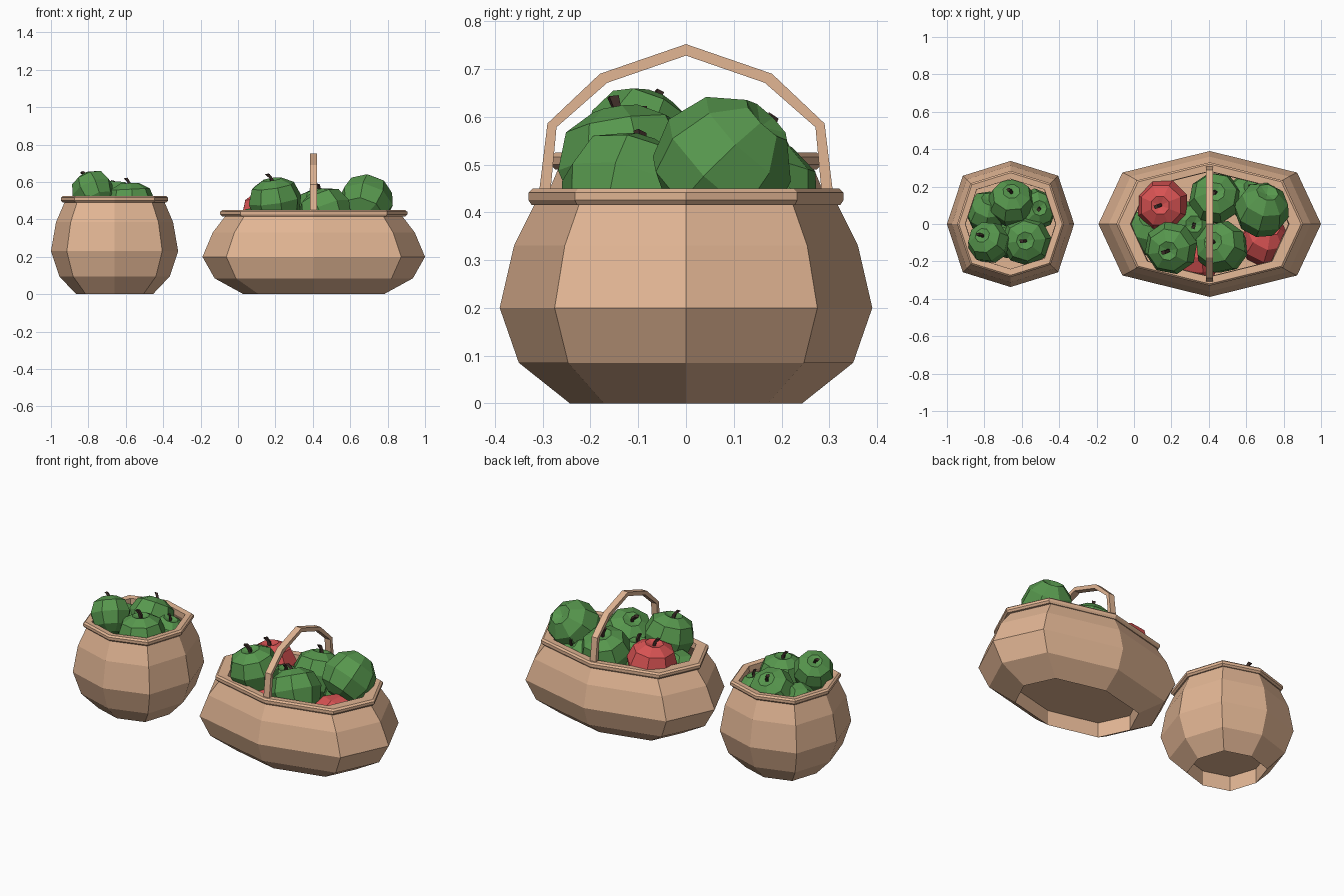
import bpy, bmesh, math
from mathutils import Matrix


def material(name, rgb):
    m = bpy.data.materials.new(name)
    m.diffuse_color = (*rgb, 1)
    return m


WICKER = material("wicker tan", (0.76, 0.465, 0.295))
GREEN = material("apple green", (0.095, 0.31, 0.075))
RED = material("apple red", (0.68, 0.085, 0.085))
STEM = material("stem brown", (0.045, 0.025, 0.02))


def finish(name, bm, mat, matrix=Matrix()):
    bmesh.ops.recalc_face_normals(bm, faces=bm.faces)
    me = bpy.data.meshes.new(name)
    bm.to_mesh(me)
    bm.free()
    me.materials.append(mat)
    ob = bpy.data.objects.new(name, me)
    ob.matrix_world = matrix
    bpy.context.collection.objects.link(ob)
    return ob


def bridge(bm, rings):
    for a, b in zip(rings, rings[1:]):
        n = len(a)
        for i in range(n):
            bm.faces.new((a[i], a[(i + 1) % n], b[(i + 1) % n], b[i]))


def oct_ring(bm, rx, ry, z, dx, dy):
    # octagon with its own corner factors for the diagonals
    pts = [(1, 0), (dx, dy), (0, 1), (-dx, dy), (-1, 0), (-dx, -dy), (0, -1), (dx, -dy)]
    return [bm.verts.new((x * rx, y * ry, z)) for x, y in pts]


def basket(name, x, profile, diag):
    bm = bmesh.new()
    rings = [oct_ring(bm, *p, *diag) for p in profile]
    bridge(bm, rings)
    bm.faces.new(rings[0])      # recessed underside
    bm.faces.new(rings[-1])     # inner floor
    finish(name, bm, WICKER, Matrix.Translation((x, 0, 0)))


# baskets: underside recess, outer wall, stepped rim, inner wall (rx, ry, z)
basket("round_basket", -0.66, [
    (0.205, 0.205, 0.09), (0.205, 0.205, 0), (0.295, 0.295, 0.095), (0.34, 0.337, 0.23),
    (0.313, 0.312, 0.385), (0.268, 0.268, 0.49), (0.276, 0.274, 0.49), (0.286, 0.284, 0.5),
    (0.286, 0.284, 0.516), (0.276, 0.274, 0.525),
    (0.242, 0.24, 0.522), (0.24, 0.24, 0.49), (0.29, 0.29, 0.385), (0.315, 0.315, 0.23),
    (0.275, 0.275, 0.1)], (0.75, 0.765))
basket("oval_basket", 0.405, [
    (0.375, 0.243, 0.09), (0.375, 0.243, 0), (0.53, 0.35, 0.085), (0.595, 0.39, 0.2),
    (0.54, 0.36, 0.33), (0.475, 0.318, 0.415), (0.49, 0.323, 0.415), (0.5, 0.33, 0.426),
    (0.5, 0.33, 0.441), (0.488, 0.32, 0.45),
    (0.425, 0.282, 0.448), (0.42, 0.28, 0.415), (0.515, 0.337, 0.33), (0.57, 0.365, 0.2),
    (0.5, 0.33, 0.1)], (0.785, 0.705))

# arched handle
outer = [(-0.309, 0.43), (-0.29, 0.586), (-0.18, 0.69), (0, 0.752)]
inner = [(-0.285, 0.43), (-0.271, 0.578), (-0.165, 0.671), (0, 0.728)]
outer += [(-y, z) for y, z in outer[-2::-1]]
inner += [(-y, z) for y, z in inner[-2::-1]]
bm = bmesh.new()
sections = []
for o, i in zip(outer, inner):
    sections.append([bm.verts.new((s, *p)) for s, p in
                     ((-0.019, o), (0.019, o), (0.019, i), (-0.019, i))])
bridge(bm, sections)
bm.faces.new(sections[0])
bm.faces.new(sections[-1])
finish("handle", bm, WICKER, Matrix.Translation((0.403, 0, 0)))


def apple(name, x, y, z, r, mat, tilt, turn):
    place = (Matrix.Translation((x, y, z)) @ Matrix.Rotation(tilt[1], 4, 'Y')
             @ Matrix.Rotation(tilt[0], 4, 'X') @ Matrix.Rotation(turn, 4, 'Z'))
    # faceted body with a dimple at each end
    bm = bmesh.new()
    rings = []
    for pr, pz in ((0.36, 0.88), (0.8, 0.64), (1.0, 0.1), (0.84, -0.5), (0.4, -0.88)):
        rings.append([bm.verts.new((pr * r * math.cos(k * math.pi / 4),
                                    pr * r * math.sin(k * math.pi / 4), pz * r))
                      for k in range(8)])
    bridge(bm, rings)
    for ring, pz in ((rings[0], 0.76), (rings[-1], -0.75)):
        tip = bm.verts.new((0, 0, pz * r))
        for k in range(8):
            bm.faces.new((ring[k], ring[(k + 1) % 8], tip))
    finish(name, bm, mat, place)
    # bent four-sided stem
    bm = bmesh.new()
    rings = []
    for sx, sz, w in ((0, 0.7, 0.06), (-0.02, 0.92, 0.055), (-0.14, 1.1, 0.07)):
        rings.append([bm.verts.new(((sx + a * w) * r, b * w * r, sz * r))
                      for a, b in ((1, 1), (-1, 1), (-1, -1), (1, -1))])
    bridge(bm, rings)
    bm.faces.new(rings[0])
    bm.faces.new(rings[-1])
    finish(name + "_stem", bm, STEM, place)


# apples: x, y, z, radius, colour, tilt (about x, about y), turn
fruit = [
    # oval basket
    (0.155, 0.10, 0.425, 0.143, RED, (0, -0.12), 0.4),
    (0.20, -0.125, 0.49, 0.145, GREEN, (0.15, -0.15), 0.2),
    (0.435, 0.135, 0.43, 0.145, GREEN, (-0.3, 0), 1.0),
    (0.685, 0.08, 0.50, 0.15, GREEN, (2.4, 0.3), 0.3),
    (0.47, -0.125, 0.43, 0.145, GREEN, (-0.25, -0.4), 0.6),
    (0.70, -0.09, 0.325, 0.135, RED, (2.5, 0.3), 0.2),
    (0.33, -0.17, 0.30, 0.14, RED, (2.2, 0), 0.5),
    (0.31, 0.0, 0.37, 0.13, GREEN, (0, 0.1), 1.2),
    (0.60, 0.145, 0.365, 0.12, GREEN, (-0.5, 0.3), 0.3),
    (0.08, -0.04, 0.34, 0.13, GREEN, (2.5, 0), 0.7),
    # round basket
    (-0.775, -0.10, 0.55, 0.115, GREEN, (-0.4, -0.4), 0.3),
    (-0.575, -0.09, 0.475, 0.135, GREEN, (0, -0.05), 0.1),
    (-0.655, 0.11, 0.48, 0.13, GREEN, (-0.6, 0), 0.5),
    (-0.53, 0.075, 0.43, 0.115, GREEN, (-0.1, 0.25), 0.8),
    (-0.785, 0.065, 0.43, 0.115, GREEN, (2.4, 0.2), 0.2),
    (-0.68, -0.05, 0.33, 0.13, GREEN, (2.5, 0), 0),
]
for n, f in enumerate(fruit):
    apple(f"apple_{n + 1}", *f)
